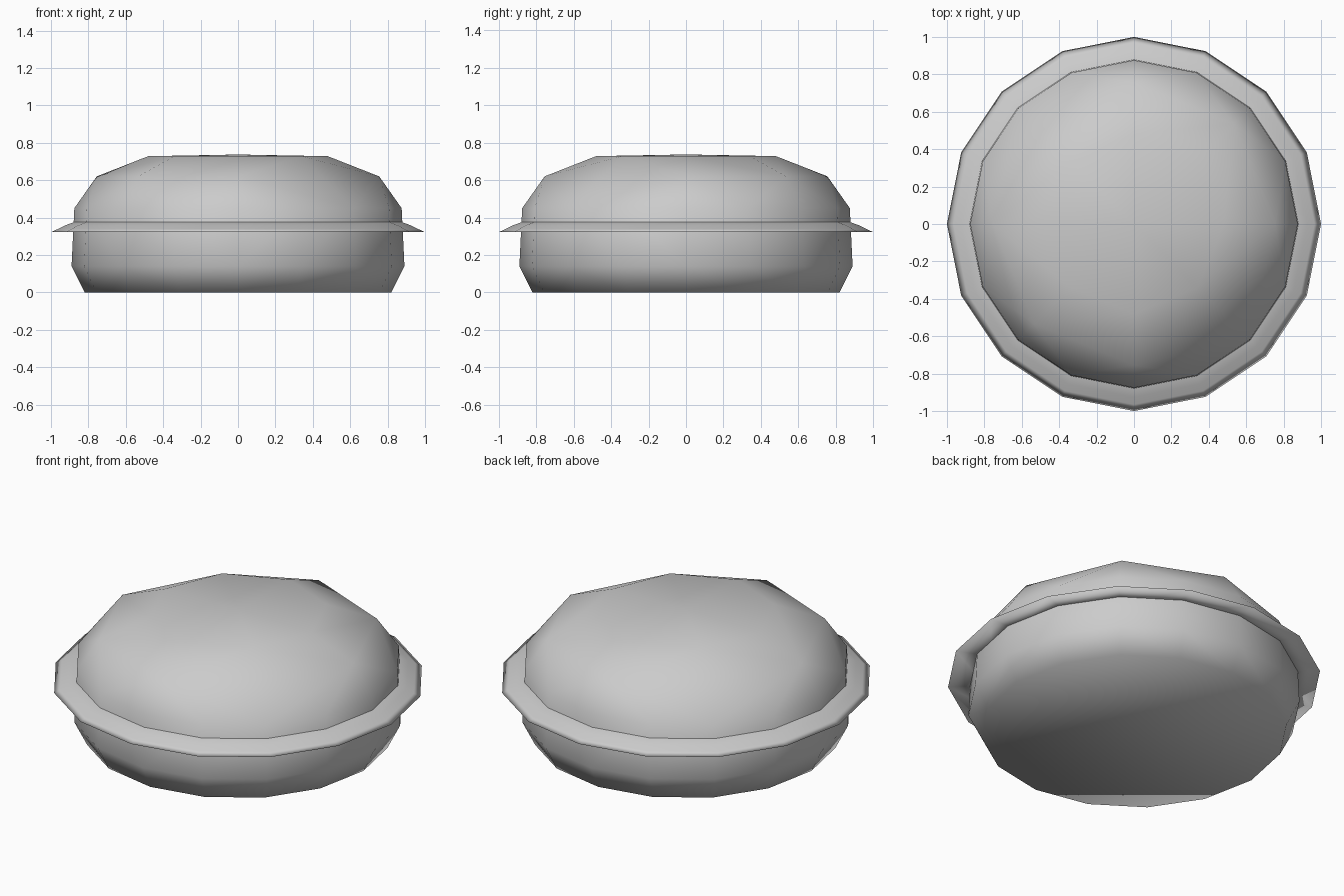
import bpy, bmesh, math

if "Cube" in bpy.data.objects:
    bpy.data.objects.remove(bpy.data.objects["Cube"])


def ring(r, z, n, skip=()):
    return [(r * math.cos(2 * math.pi * i / n), r * math.sin(2 * math.pi * i / n), z)
            for i in range(n) if i not in skip]


def finish(name, bm):
    bmesh.ops.recalc_face_normals(bm, faces=bm.faces)
    mesh = bpy.data.meshes.new(name)
    bm.to_mesh(mesh)
    bm.free()
    for p in mesh.polygons:
        p.use_smooth = True
    ob = bpy.data.objects.new(name, mesh)
    bpy.context.collection.objects.link(ob)
    return ob


# Rounded bun body: coarse convex shell, two diagonals of the shoulder are chamfered
bm = bmesh.new()
points = (ring(0.82, 0.0, 16) + ring(0.89, 0.14, 16) + ring(0.875, 0.45, 16)
          + ring(0.755, 0.62, 8, skip=(3, 7)) + ring(0.48, 0.728, 8) + [(0, 0, 0.737)])
for p in points:
    bm.verts.new(p)
bmesh.ops.convex_hull(bm, input=bm.verts[:])
bmesh.ops.dissolve_limit(bm, angle_limit=0.01, verts=bm.verts[:], edges=bm.edges[:])
finish("bun_body", bm)

# Sixteen-sided brim around the middle: closed lathe profile
bm = bmesh.new()
profile = [(0.80, 0.325), (1.0, 0.322), (0.965, 0.338), (0.925, 0.358), (0.87, 0.378), (0.80, 0.385)]
loops = [[bm.verts.new(p) for p in ring(r, z, 16)] for r, z in profile]
for a, b in zip(loops, loops[1:] + loops[:1]):
    for i in range(16):
        j = (i + 1) % 16
        bm.faces.new((a[i], a[j], b[j], b[i]))
finish("brim", bm)
